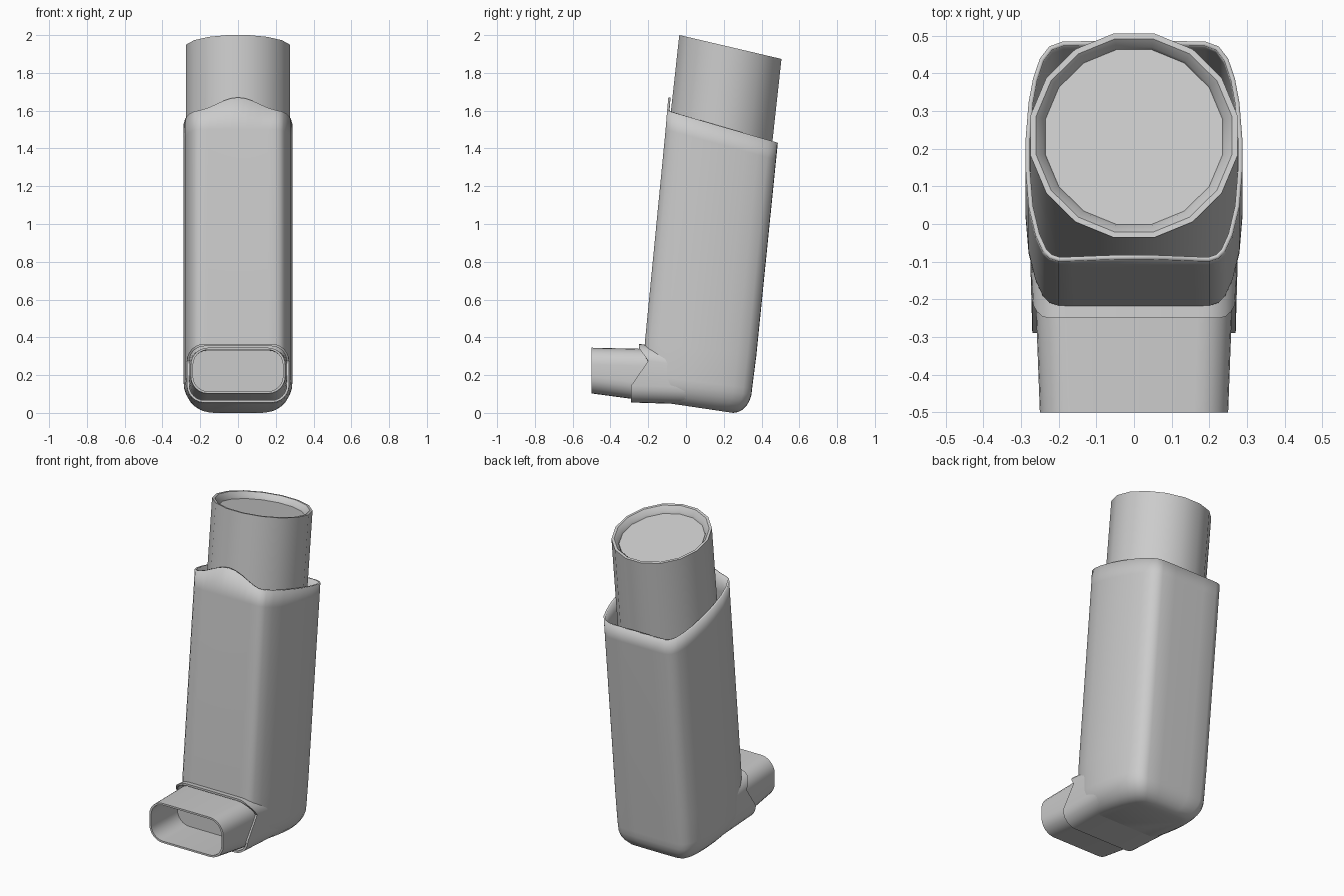
import bpy, bmesh, math

if "Cube" in bpy.data.objects:
    bpy.data.objects.remove(bpy.data.objects["Cube"])


def loft(name, rings, cap_start=False, cap_end=False, angle=35):
    """Skin a list of equal-length closed rings into a mesh object."""
    bm = bmesh.new()
    rows = [[bm.verts.new(p) for p in ring] for ring in rings]
    n = len(rows[0])
    for a, b in zip(rows, rows[1:]):
        for i in range(n):
            j = (i + 1) % n
            bm.faces.new((a[i], a[j], b[j], b[i]))
    if cap_start:
        bm.faces.new(rows[0][::-1])
    if cap_end:
        bm.faces.new(rows[-1])
    bmesh.ops.recalc_face_normals(bm, faces=bm.faces[:])
    me = bpy.data.meshes.new(name)
    bm.to_mesh(me)
    bm.free()
    ob = bpy.data.objects.new(name, me)
    bpy.context.collection.objects.link(ob)
    bpy.ops.object.select_all(action='DESELECT')
    ob.select_set(True)
    bpy.context.view_layer.objects.active = ob
    bpy.ops.object.shade_smooth_by_angle(angle=math.radians(angle))
    return ob


def rounded_rect(y, hw, z0, z1, r, seg=6):
    """Rounded rectangle in the xz plane; y may be a function of z."""
    pts = []
    for k, (sx, sz) in enumerate([(1, 1), (-1, 1), (-1, -1), (1, -1)]):
        cx = sx * (hw - r)
        cz = z1 - r if sz > 0 else z0 + r
        for i in range(seg + 1):
            a = math.pi / 2 * (k + i / seg)
            x, z = cx + r * math.cos(a), cz + r * math.sin(a)
            pts.append((x, y(z) if callable(y) else y, z))
    return pts


# Body: half cross-section as (x, front-to-back fraction)
half = [(0, 0), (.04, 0), (.08, 0), (.12, 0), (.16, 0), (.2, 0), (.225, .015),
        (.242, .045), (.262, .12), (.28, .25), (.288, .42), (.288, .55),
        (.28, .72), (.268, .83), (.25, .92), (.225, .975), (.19, .997),
        (.1, 1), (0, 1)]
outline = half + [(-x, t) for x, t in half[-2:0:-1]]


def section(yf, zf, yb, zb, sx=1, tab=0):
    ring = []
    for x, t in outline:
        bump = 0
        if t < .05:
            bump = tab * (.5 + .5 * math.cos(math.pi * min(1, abs(x) / .23)))
        ring.append((x * sx, yf + (yb - yf) * t + .09 * bump,
                     zf + (zb - zf) * t + bump))
    return ring


levels = []
for i in range(7):  # rounded base
    a = math.pi / 2 * (1 - i / 6)
    inset, lift = .1 * (1 - math.cos(a)), .13 * (1 - math.sin(a))
    levels.append(section(-.22, .07 + lift, .35 - inset, lift, 1 - inset / .29))
levels.append(section(-.217, .38, .372, .3))
levels.append(section(-.108, 1.5, .477, 1.34))
levels.append(section(-.1, 1.6, .486, 1.43, tab=.07))
body = loft("body_shell", levels, cap_start=True)
wall = body.modifiers.new("wall", 'SOLIDIFY')
wall.thickness = .012
wall.offset = -1


# Collar with notched sides around the mouthpiece
def notch(z):
    pts = [(.05, -.29), (.145, -.29), (.275, -.2), (.345, -.25), (.37, -.25)]
    for (z0, y0), (z1, y1) in zip(pts, pts[1:]):
        if z <= z1:
            return y0 + (y1 - y0) * (z - z0) / (z1 - z0)
    return pts[-1][1]


loft("collar", [
    rounded_rect(0, .278, .046, .34, .09),
    rounded_rect(notch, .27, .055, .365, .09),
    rounded_rect(notch, .258, .067, .353, .08),
    rounded_rect(-.15, .258, .067, .353, .08)])

# Mouthpiece: tapered hollow tube closed at the back
loft("mouthpiece", [
    rounded_rect(-.18, .262, .06, .338, .09),
    rounded_rect(-.5, .25, .103, .345, .09),
    rounded_rect(-.5, .238, .114, .334, .08),
    rounded_rect(-.24, .242, .104, .33, .08)], cap_end=True)


# Canister: sheared 16-sided cylinder with recessed end
def disc(r, zc):
    yc = .235 + .11 * (zc - 1.937)
    ring = []
    for i in range(16):
        a = 2 * math.pi * (i + .5) / 16
        dy = r * .985 * math.sin(a)
        ring.append((r * math.cos(a), yc + dy, zc - .234 * dy))
    return ring


loft("canister", [disc(.28, .5), disc(.28, 1.937), disc(.265, 1.937),
                  disc(.245, 1.915), disc(.24, 1.9)],
     cap_start=True, cap_end=True, angle=30)
